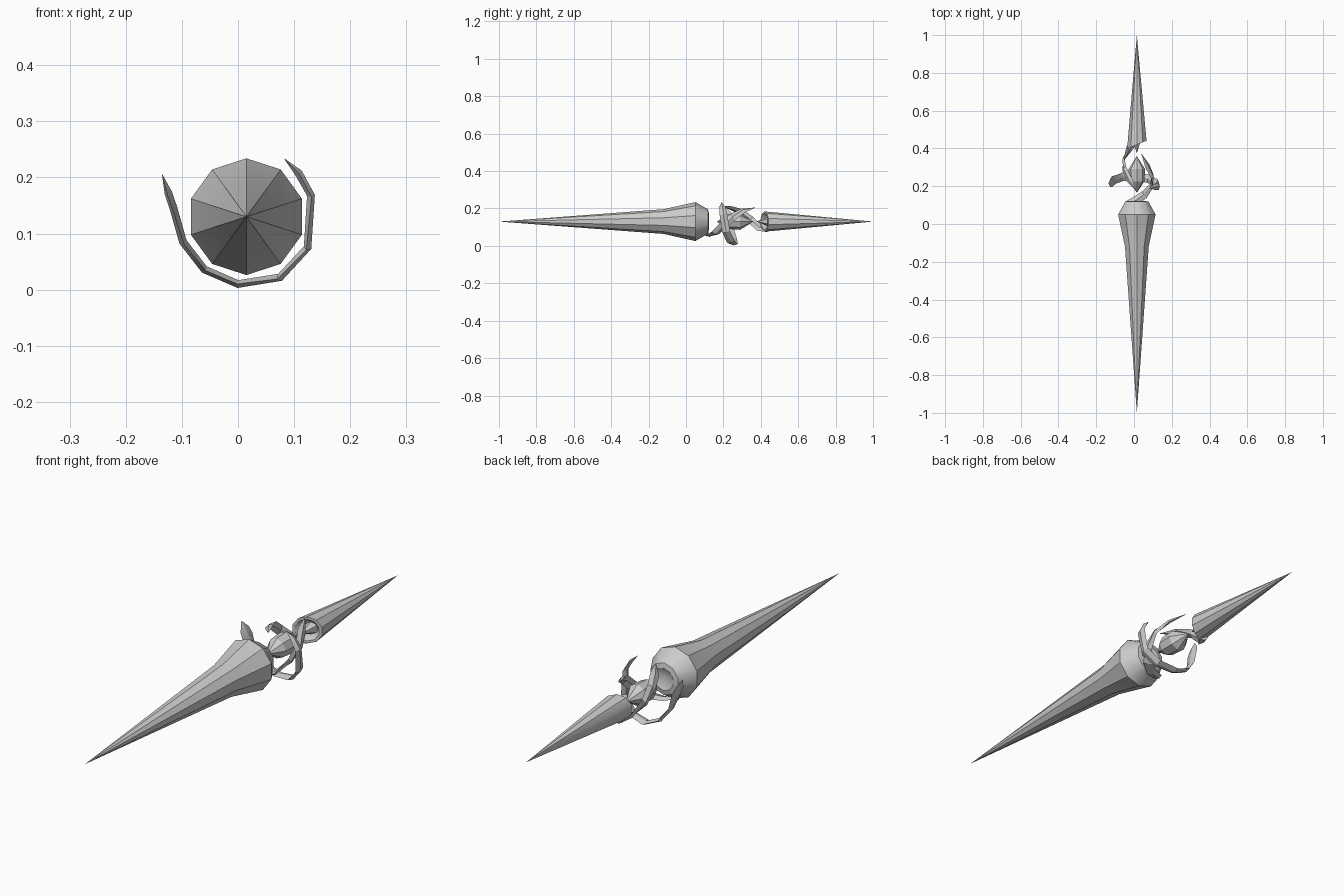
import bpy, math
from mathutils import Vector

if "Cube" in bpy.data.objects:
    bpy.data.objects.remove(bpy.data.objects["Cube"])

CX, CZ = 0.015, 0.13      # long axis of the weapon (runs along y)


def make(name, verts, faces, angle=35):
    me = bpy.data.meshes.new(name)
    me.from_pydata(verts, [], faces)
    ob = bpy.data.objects.new(name, me)
    bpy.context.collection.objects.link(ob)
    bpy.ops.object.select_all(action='DESELECT')
    ob.select_set(True)
    bpy.context.view_layer.objects.active = ob
    bpy.ops.object.mode_set(mode='EDIT')
    bpy.ops.mesh.select_all(action='SELECT')
    bpy.ops.mesh.remove_doubles(threshold=0.0002)
    bpy.ops.mesh.normals_make_consistent(inside=False)
    bpy.ops.object.mode_set(mode='OBJECT')
    bpy.ops.object.shade_smooth_by_angle(angle=math.radians(angle))
    return ob


def skin(n_rings, n):
    return [(i * n + j, i * n + (j + 1) % n, (i + 1) * n + (j + 1) % n, (i + 1) * n + j)
            for i in range(n_rings - 1) for j in range(n)]


def lathe(name, profile, sides, angle=35):
    """Profile of (y, radius, slant) turned around the long axis."""
    verts = []
    for y, r, slant in profile:
        for j in range(sides):
            a = 2 * math.pi * j / sides
            x = r * math.sin(a)
            verts.append((CX + x, y + slant * x, CZ + r * math.cos(a)))
    return make(name, verts, skin(len(profile), sides), angle)


def ribbon(name, path, thick=0.014):
    """Curved blade: path of (x, y, z, width), lying flat around the axis."""
    pts = [Vector(p[:3]) for p in path]
    verts = []
    for i, p in enumerate(pts):
        t = (pts[min(i + 1, len(pts) - 1)] - pts[max(i - 1, 0)]).normalized()
        rad = Vector((p.x - CX, 0, p.z - CZ))
        rad = (rad - t * rad.dot(t)).normalized()
        side = t.cross(rad).normalized()
        w = path[i][3] / 2
        h = min(thick / 2, w * 0.5)
        verts += [p + side * w, p + rad * h, p - side * w, p - rad * h]
    n = len(pts)
    faces = skin(n, 4) + [(3, 2, 1, 0), tuple(4 * (n - 1) + k for k in range(4))]
    return make(name, verts, faces, 25)


# long front spike with a swollen collar
lathe("long_spike", [(-1, 0, 0), (-0.12, 0.066, 0), (0.05, 0.104, 0),
                     (0.118, 0.065, 0), (0.122, 0.045, 0), (0.10, 0, 0)], 10)

# short rear spike, slanted hollow mouth
lathe("short_spike", [(1, 0, 0), (0.42, 0.054, 0.4), (0.42, 0.044, 0.4), (0.47, 0, 0)], 10)
lathe("mouth_point", [(0.375, 0, 0), (0.45, 0.028, 0), (0.47, 0, 0)], 6)

# floating crystal
lathe("crystal", [(0.165, 0, 0), (0.225, 0.04, 0), (0.29, 0.044, 0), (0.36, 0, 0)], 8, 20)

# open ring blade around the crystal
ribbon("ring_blade", [
    (0.083, 0.19, 0.233, 0.002), (0.108, 0.195, 0.208, 0.03), (0.130, 0.20, 0.168, 0.04),
    (0.124, 0.215, 0.075, 0.042), (0.075, 0.24, 0.022, 0.045), (0.0, 0.255, 0.010, 0.045),
    (-0.06, 0.25, 0.036, 0.045), (-0.098, 0.235, 0.085, 0.045), (-0.115, 0.225, 0.145, 0.06),
    (-0.124, 0.22, 0.172, 0.05), (-0.135, 0.215, 0.205, 0.002)])

# blade rising from the long spike
ribbon("front_blade", [
    (-0.04, 0.105, 0.062, 0.03), (0.01, 0.125, 0.055, 0.045), (0.055, 0.155, 0.068, 0.045),
    (0.092, 0.20, 0.110, 0.045), (0.098, 0.25, 0.155, 0.042), (0.072, 0.305, 0.188, 0.035),
    (0.04, 0.37, 0.205, 0.002)])

# blade curling forward from the short spike
ribbon("rear_blade", [
    (0.0, 0.435, 0.080, 0.04), (-0.028, 0.395, 0.095, 0.045), (-0.055, 0.345, 0.14, 0.04),
    (-0.052, 0.295, 0.182, 0.038), (-0.025, 0.235, 0.205, 0.035), (0.012, 0.175, 0.212, 0.002)])
